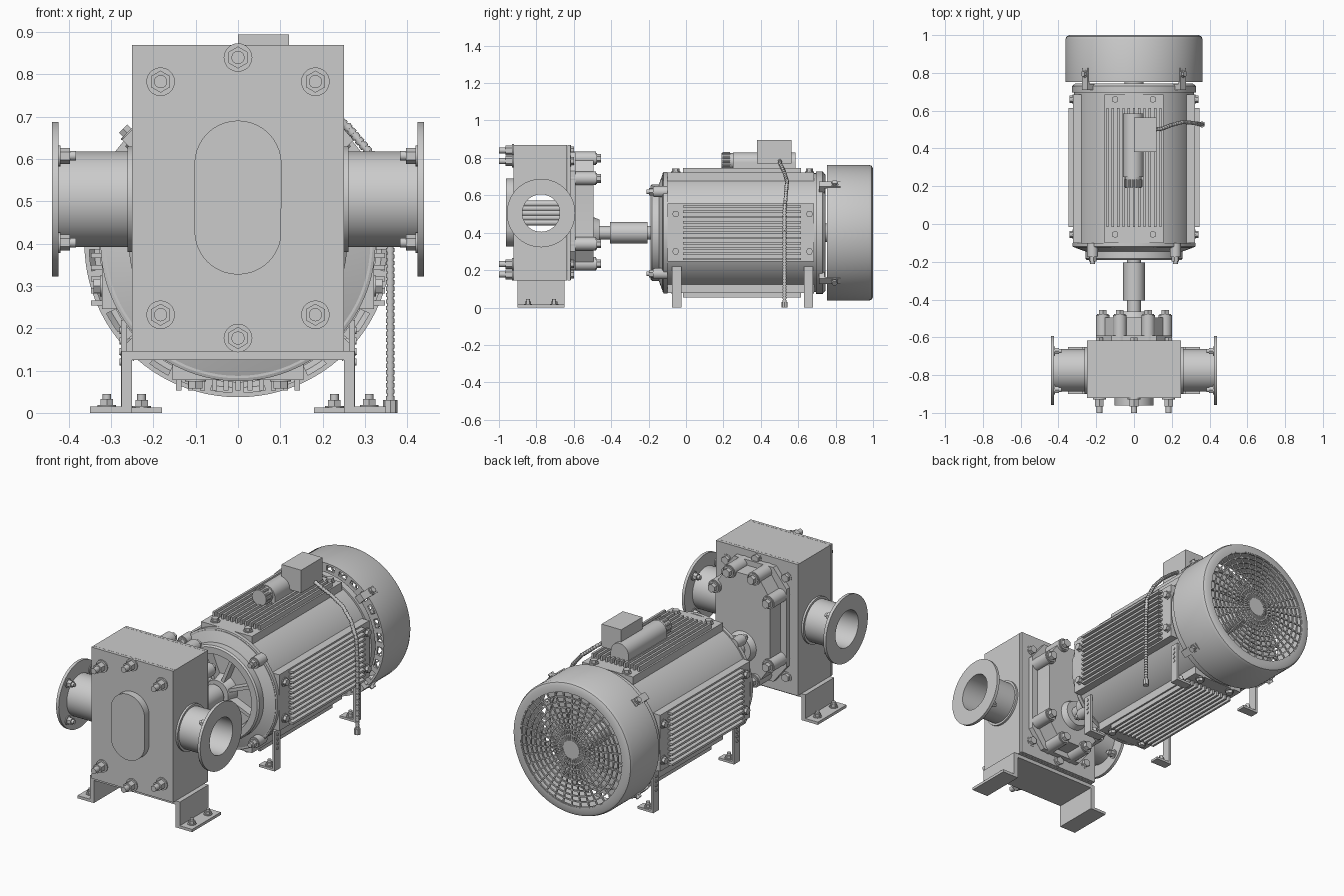
import bpy, bmesh
from math import sin, cos, pi, radians
from mathutils import Matrix, Vector

if "Cube" in bpy.data.objects:
    bpy.data.objects.remove(bpy.data.objects["Cube"])

parts = {}
I = Matrix.Identity(4)
AX = Vector((0, 0, 0.4))                      # motor axis height


def part(name):
    return parts.setdefault(name, bmesh.new())


def turn(deg):                                # rotation about the motor axis
    return Matrix.Translation(AX) @ Matrix.Rotation(radians(deg), 4, 'Y') @ Matrix.Translation(-AX)


def frame(p, d):
    return Matrix.Translation(p) @ Vector(d).to_track_quat('Z', 'Y').to_matrix().to_4x4()


def box(name, lo, hi, M=I):
    lo, hi = Vector(lo), Vector(hi)
    S = Matrix.Diagonal((*(hi - lo), 1))
    bmesh.ops.create_cube(part(name), size=1, matrix=M @ Matrix.Translation((lo + hi) / 2) @ S)


def cyl(name, a, b, r, seg=32, r2=None, M=I):
    a, b = Vector(a), Vector(b)
    bmesh.ops.create_cone(part(name), cap_ends=True, segments=seg, radius1=r,
                          radius2=r if r2 is None else r2, depth=(b - a).length,
                          matrix=M @ frame((a + b) / 2, b - a))


def lathe(name, prof, p, d, seg=64):          # closed (radius, distance) profile
    bm, M = part(name), frame(Vector(p), d)
    rings = [[bm.verts.new(M @ Vector((r * cos(2 * pi * i / seg), r * sin(2 * pi * i / seg), t)))
              for r, t in prof] for i in range(seg)]
    n = len(prof)
    for i in range(seg):
        a, b = rings[i], rings[(i + 1) % seg]
        for j in range(n):
            bm.faces.new((a[j], a[(j + 1) % n], b[(j + 1) % n], b[j]))


def prism(name, pts, y0, y1):                 # outline in x, z extruded along y
    bm = part(name)
    f = bm.faces.new([bm.verts.new((x, y0, z)) for x, z in pts])
    g = bmesh.ops.extrude_face_region(bm, geom=[f])['geom']
    bmesh.ops.translate(bm, vec=(0, y1 - y0, 0), verts=[v for v in g if isinstance(v, bmesh.types.BMVert)])


def bolt(name, p, d, r, h, stud=0, M=I):      # washer, hex head, optional stud
    p, d = Vector(p), Vector(d)
    cyl(name, p, p + d * h * .2, r * 1.3, 20, M=M)
    cyl(name, p, p + d * h, r, 6, M=M)
    if stud:
        cyl(name, p, p + d * (h + stud), r * .6, 16, M=M)


# pump housing, end plates and front cover
box('pump_housing', (-.25, -.905, .145), (.25, -.635, .87))
for y in (-.922, -.634):
    box('pump_end_plates', (-.25, y, .145), (.25, y + .016, .87))
oval = [(.103 * cos(a * pi / 20), (.588 if a <= 20 else .43) + .103 * sin(a * pi / 20)) for a in range(41)]
oval = oval[:21] + [(-.103, .43)] + oval[21:40]
prism('front_cover', oval, -.962, -.92)
for x, z in ((0, .84), (.183, .783), (-.183, .783), (.183, .232), (-.183, .232), (0, .177)):
    bolt('housing_bolts', (x, -.92, z), (0, -1, 0), .026, .045, .035)
    bolt('housing_bolts', (x, -.62, z), (0, 1, 0), .022, .02)

# rotors seen through the bore
for z in (.455, .48, .505, .53, .555):
    cyl('rotors', (0, -.88, z), (0, -.66, z), .016)

for s in (1, -1):
    # side ports with flanges
    lathe('side_ports', [(.1, 0), (.113, 0), (.113, .175), (.183, .175), (.183, .191), (.1, .191)],
          (s * .249, -.775, .505), (s, 0, 0))
    lathe('side_ports', [(.1, 0), (.125, 0), (.125, .012), (.1, .012)], (s * .249, -.775, .505), (s, 0, 0))
    for a in range(45, 360, 90):
        y, z = -.775 + .145 * cos(radians(a)), .505 + .145 * sin(radians(a))
        bolt('flange_bolts', (s * .425, y, z), (-s, 0, 0), .019, .028, .014)
    # pump stand
    for lo, hi in (((.25, 0), (.275, .145)), ((.25, 0), (.35, .015))):
        xs = sorted((s * lo[0], s * hi[0]))
        box('pump_stand', (xs[0], -.9, lo[1]), (xs[1], -.65, hi[1]))
    for y in (-.845, -.705):
        bolt('stand_bolts', (s * .31, y, .015), (0, 0, 1), .017, .018, .012)
    # motor legs
    for y in (-.05, .655):
        for lo, hi in (((.262, 0), (.276, .22)), ((.18, 0), (.276, .013))):
            xs = sorted((s * lo[0], s * hi[0]))
            box('motor_legs', (xs[0], y - .025, lo[1]), (xs[1], y + .025, hi[1]))
        bolt('leg_bolts', (s * .228, y, .013), (0, 0, 1), .017, .018, .014)
        for z in (.12, .145, .17, .195):
            cyl('leg_bolts', (s * .27, y, z), (s * .28, y, z), .008, 12)
box('pump_stand', (-.275, -.9, .125), (.275, -.65, .146))

# gear case with bolt bosses
half = [(.1, .8), (.17, .7), (.165, .64), (.165, .39), (.17, .33), (.1, .23)]
prism('gear_case', half + [(-x, z) for x, z in reversed(half)], -.62, -.495)
wide = [(.12, .83), (.2, .73), (.2, .3), (.12, .2)]
prism('gear_case_flange', wide + [(-x, z) for x, z in reversed(wide)], -.62, -.59)
for s in (1, -1):
    for x, z in ((.075, .797), (.165, .69), (.165, .34), (.075, .233)):
        cyl('gear_case_bosses', (s * x, -.62, z), (s * x, -.482, z), .036, 24)
        bolt('gear_case_bolts', (s * x, -.482, z), (0, 1, 0), .023, .028)

# shaft and coupling
cyl('shaft', (0, -.5, .4), (0, -.1, .4), .036)
cyl('shaft_seal', (0, -.5, .4), (0, -.462, .4), .085, r2=.07)
cyl('coupling', (0, -.405, .4), (0, -.205, .4), .057, 40)

# motor barrel and end shields
cyl('motor_barrel', (0, -.125, .4), (0, .735, .4), .318, 96)
lathe('front_end_shield', [(.215, 0), (.25, 0), (.258, .008), (.258, .045), (.3, .06), (.325, .07),
                           (.325, .09), (.2, .09), (.2, .05)], (0, -.19, .4), (0, 1, 0), 80)
lathe('front_end_shield', [(.037, 0), (.07, 0), (.085, .06), (.037, .06)], (0, -.185, .4), (0, 1, 0), 40)
lathe('rear_end_shield', [(.2, 0), (.328, 0), (.328, .035), (.31, .05), (.2, .05)], (0, .695, .4), (0, 1, 0), 80)
for k in range(8):
    box('shield_ribs', (-.009, -.175, .46), (.009, -.12, .62), turn(k * 45 + 22.5))
for a in range(45, 360, 90):
    M = turn(a)
    cyl('shield_bolts', (0, -.17, .71), (0, -.1, .71), .03, 20, M=M)
    bolt('shield_bolts', (0, -.17, .71), (0, -1, 0), .021, .028, .014, M)

# four finned panels around the barrel
for k in range(4):
    M = turn(90 * k)
    box('fin_panels', (-.155, -.1, .66), (.155, .685, .722), M)
    for i in range(11):
        x = -.14 + .028 * i
        box('cooling_fins', (x - .006, -.015, .71), (x + .006, .615, .747), M)
    for x in (-.1, .1):
        for y in (-.055, .66):
            bolt('panel_bolts', (x, y, .722), (0, 0, 1), .019, .02, M=M)

# fan cover with front vents and rear grille
lathe('fan_cover', [(.352, 0), (.363, 0), (.363, .225), (.357, .24), (.343, .247), (.312, .247),
                    (.312, .237), (.34, .235), (.352, .22)], (0, .753, .4), (0, 1, 0), 96)
lathe('fan_cover', [(.3, 0), (.325, 0), (.325, .01), (.3, .01)], (0, .753, .4), (0, 1, 0), 80)
for k in range(28):
    box('fan_cover_vents', (-.014, .753, .718), (.014, .763, .757), turn(k * 360 / 28))
for i in range(9):
    r = .075 + .029 * i
    lathe('fan_grille', [(r, 0), (r + .007, 0), (r + .007, .008), (r, .008)], (0, .99, .4), (0, 1, 0), 72)
for k in range(36):
    box('fan_grille', (-.0035, .989, .44), (.0035, .997, .716), turn(k * 10))
cyl('grille_hub', (0, .987, .4), (0, 1, .4), .05)
cyl('fan_hub', (0, .73, .4), (0, .9, .4), .05)
for a in range(45, 360, 90):
    M = turn(a)
    box('cover_clips', (-.02, .735, .755), (.02, .825, .768), M)
    box('cover_clips', (-.02, .71, .715), (.02, .74, .768), M)
    bolt('cover_clips', (0, .795, .768), (0, 0, 1), .016, .016, M=M)

# terminal box and conduit on top
box('terminal_box', (0, .38, .77), (.12, .565, .895))
box('conduit_body', (-.058, .25, .715), (.05, .585, .775))
cyl('conduit_body', (-.004, .25, .775), (-.004, .585, .775), .054, 40)
cyl('conduit_cap', (-.004, .19, .782), (-.004, .25, .782), .043, 24)
for k in range(12):
    a = k * pi / 6
    cyl('conduit_cap', (-.004 + .042 * cos(a), .195, .782 + .042 * sin(a)),
        (-.004 + .042 * cos(a), .235, .782 + .042 * sin(a)), .007, 8)

# ribbed cable with plug
path = [(.11, .5, .79), (.15, .505, .765), (.2, .525, .725), (.26, .54, .675), (.315, .535, .61),
        (.355, .527, .52), (.36, .527, .4), (.36, .527, .02)]
for p, q in zip(path, path[1:]):
    p, q = Vector(p), Vector(q)
    cyl('cable', p, q, .008, 12)
    n = max(2, round((q - p).length / .015))
    for i in range(n):
        c, d = p.lerp(q, i / n), (q - p).normalized() * .005
        cyl('cable', c - d, c + d, .0105, 12)
cyl('cable_plug', (.36, .527, 0), (.36, .527, .03), .017, 8)

# turn every part into an object
bpy.ops.object.select_all(action='DESELECT')
for name, bm in parts.items():
    bmesh.ops.recalc_face_normals(bm, faces=bm.faces)
    me = bpy.data.meshes.new(name)
    bm.to_mesh(me)
    bm.free()
    ob = bpy.data.objects.new(name, me)
    bpy.context.collection.objects.link(ob)
    ob.select_set(True)
    bpy.context.view_layer.objects.active = ob
bpy.ops.object.shade_smooth_by_angle(angle=radians(35))

# bore through the housing
bpy.ops.mesh.primitive_cylinder_add(vertices=64, radius=.1, depth=.6, location=(0, -.775, .505),
                                    rotation=(0, pi / 2, 0))
cutter = bpy.context.object
cutter.name = 'bore_cutter'
cutter.hide_render = True
cutter.display_type = 'WIRE'
mod = bpy.data.objects['pump_housing'].modifiers.new('bore', 'BOOLEAN')
mod.operation = 'DIFFERENCE'
mod.object = cutter
